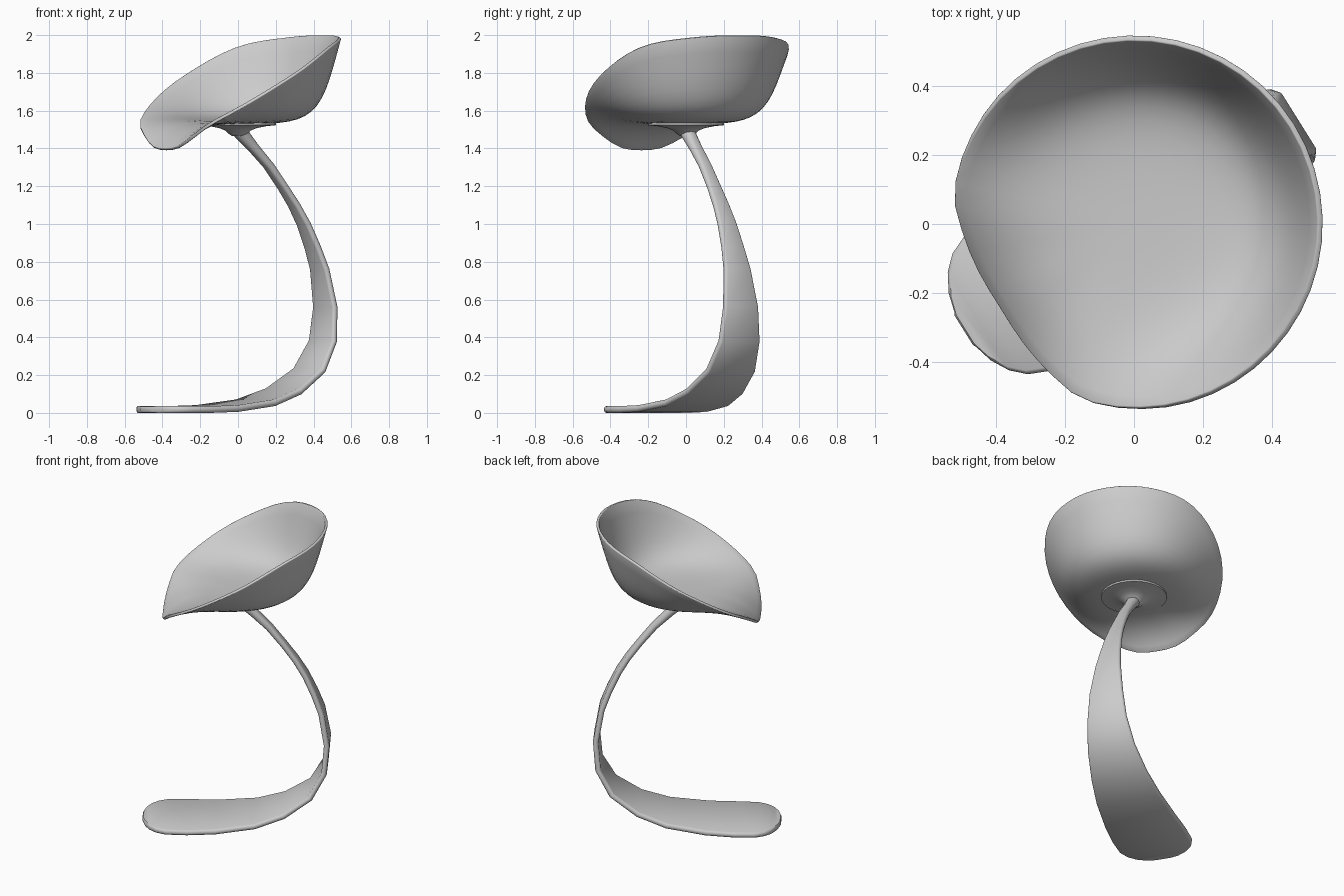
import bpy, bmesh, math
from mathutils import Vector

if "Cube" in bpy.data.objects:
    bpy.data.objects.remove(bpy.data.objects["Cube"])

AXIS = math.radians(32)   # the stool's symmetry plane is turned 32 degrees


def make(name, verts, faces, angle=40):
    me = bpy.data.meshes.new(name)
    me.from_pydata(verts, [], faces)
    bm = bmesh.new()
    bm.from_mesh(me)
    bmesh.ops.recalc_face_normals(bm, faces=bm.faces)
    bm.to_mesh(me)
    bm.free()
    ob = bpy.data.objects.new(name, me)
    bpy.context.collection.objects.link(ob)
    ob.rotation_euler.z = AXIS
    bpy.ops.object.select_all(action='DESELECT')
    ob.select_set(True)
    bpy.context.view_layer.objects.active = ob
    bpy.ops.object.shade_smooth_by_angle(angle=math.radians(angle))
    return ob


def interp(table, x):
    # smooth (Catmull-Rom style) interpolation through a mirrored table
    for i in range(len(table) - 1):
        if x <= table[i + 1][0] + 1e-6:
            break

    def slope(k):
        if k in (0, len(table) - 1):
            return [0, 0]
        a, b = table[k - 1], table[k + 1]
        return [(b[j] - a[j]) / (b[0] - a[0]) for j in (1, 2)]
    p, q = table[i], table[i + 1]
    h = q[0] - p[0]
    t = (x - p[0]) / h
    m, n = slope(i), slope(i + 1)
    return [(2*t**3 - 3*t*t + 1) * p[j] + (t**3 - 2*t*t + t) * h * m[j - 1]
            + (3*t*t - 2*t**3) * q[j] + (t**3 - t*t) * h * n[j - 1] for j in (1, 2)]


# Seat: polar grid, each spoke a bezier from the centre to the slanted rim
RIM = [(0, .53, 2.0), (27, .53, 1.99), (58, .53, 1.94), (90, .53, 1.79),
       (122, .53, 1.62), (139, .527, 1.535), (150, .5, 1.475),
       (164, .473, 1.415), (180, .458, 1.4)]   # angle, radius, height
N, R, Z0 = 48, 14, 1.545
verts, faces = [(0, 0, Z0)], []
for i in range(N):
    a = 360 * i / N
    r, z = interp(RIM, min(a, 360 - a))
    k = (z - 1.4) / .6
    pts = [(0, Z0), (.2 + .22 * k, Z0), (.34 + .08 * k, Z0 + .025 * k), (r, z)]
    for j in range(1, R + 1):
        t = j / R
        b = ((1-t)**3, 3*t*(1-t)**2, 3*t*t*(1-t), t**3)
        rr = sum(w * p[0] for w, p in zip(b, pts))
        zz = sum(w * p[1] for w, p in zip(b, pts))
        c = math.radians(a)
        verts.append((rr * math.cos(c), rr * math.sin(c), zz))
for i in range(N):
    m, n = 1 + i * R, 1 + (i + 1) % N * R
    faces.append((0, m, n))
    for j in range(R - 1):
        faces.append((m + j, m + j + 1, n + j + 1, n + j))
seat = make("seat", verts, faces)
up = seat.data.polygons[0].normal.z > 0
sol = seat.modifiers.new("thickness", 'SOLIDIFY')
sol.thickness = .017
sol.offset = -1 if up else 1
bev = seat.modifiers.new("rim", 'BEVEL')
bev.width = .004
bev.segments = 2
bev.limit_method = 'ANGLE'
bev.angle_limit = math.radians(50)

# Mounting plate: flared disc under the seat
PROF = [(.2, 1.535), (.2, 1.523), (.15, 1.518), (.1, 1.508), (.07, 1.496), (.05, 1.478), (.03, 1.465)]
S = 32
verts = [(r * math.cos(2 * math.pi * i / S), r * math.sin(2 * math.pi * i / S), z)
         for r, z in PROF for i in range(S)]
faces = [(k*S + i, k*S + (i+1) % S, (k+1)*S + (i+1) % S, (k+1)*S + i)
         for k in range(len(PROF) - 1) for i in range(S)]
faces += [tuple(range(S)), tuple(range((len(PROF) - 1) * S, len(PROF) * S))]
make("mounting_plate", verts, faces)

# Leg and foot: one band swept along a C path, widening into a flat tongue
PATH = [(0, 1.505, .044, .042), (.04, 1.46, .038, .034), (.1, 1.4, .035, .026),
        (.19, 1.31, .036, .021), (.277, 1.2, .04, .018), (.35, 1.1, .047, .017),
        (.41, 1.0, .056, .017), (.465, .88, .067, .017), (.51, .76, .081, .017),
        (.545, .56, .106, .017), (.53, .38, .125, .017), (.445, .225, .15, .017),
        (.285, .118, .178, .017), (.11, .06, .203, .017), (-.13, .031, .226, .017),
        (-.3, .026, .236, .017), (-.43, .026, .232, .017), (-.49, .026, .206, .017),
        (-.53, .026, .168, .017), (-.56, .026, .115, .017), (-.575, .026, .06, .015),
        (-.58, .026, .05, .008)]   # out, height, half width, half thickness
K = 16
verts, faces = [], []
for i, (u, z, w, h) in enumerate(PATH):
    a, b = PATH[max(i - 1, 0)], PATH[min(i + 1, len(PATH) - 1)]
    d = Vector((b[0] - a[0], b[1] - a[1])).normalized()
    nu, nz = -d.y, d.x
    for k in range(K):   # stadium cross-section
        t = 2 * math.pi * (k + .5) / K
        v = math.copysign(w - h, math.cos(t)) + h * math.cos(t)
        s = h * math.sin(t) / math.sin(2 * math.pi * 3.5 / K)
        verts.append((u + nu * s, v, z + nz * s))
for i in range(len(PATH) - 1):
    for k in range(K):
        e = (k + 1) % K
        faces.append((i*K + k, i*K + e, (i+1)*K + e, (i+1)*K + k))
faces += [tuple(range(K)), tuple(range((len(PATH) - 1) * K, len(PATH) * K))]
leg = make("leg_and_foot", verts, faces)
low = min(v.co.z for v in leg.data.vertices)
for v in leg.data.vertices:
    if v.co.z < .2:
        v.co.z -= low * max(0, 1 - v.co.z / .2)
